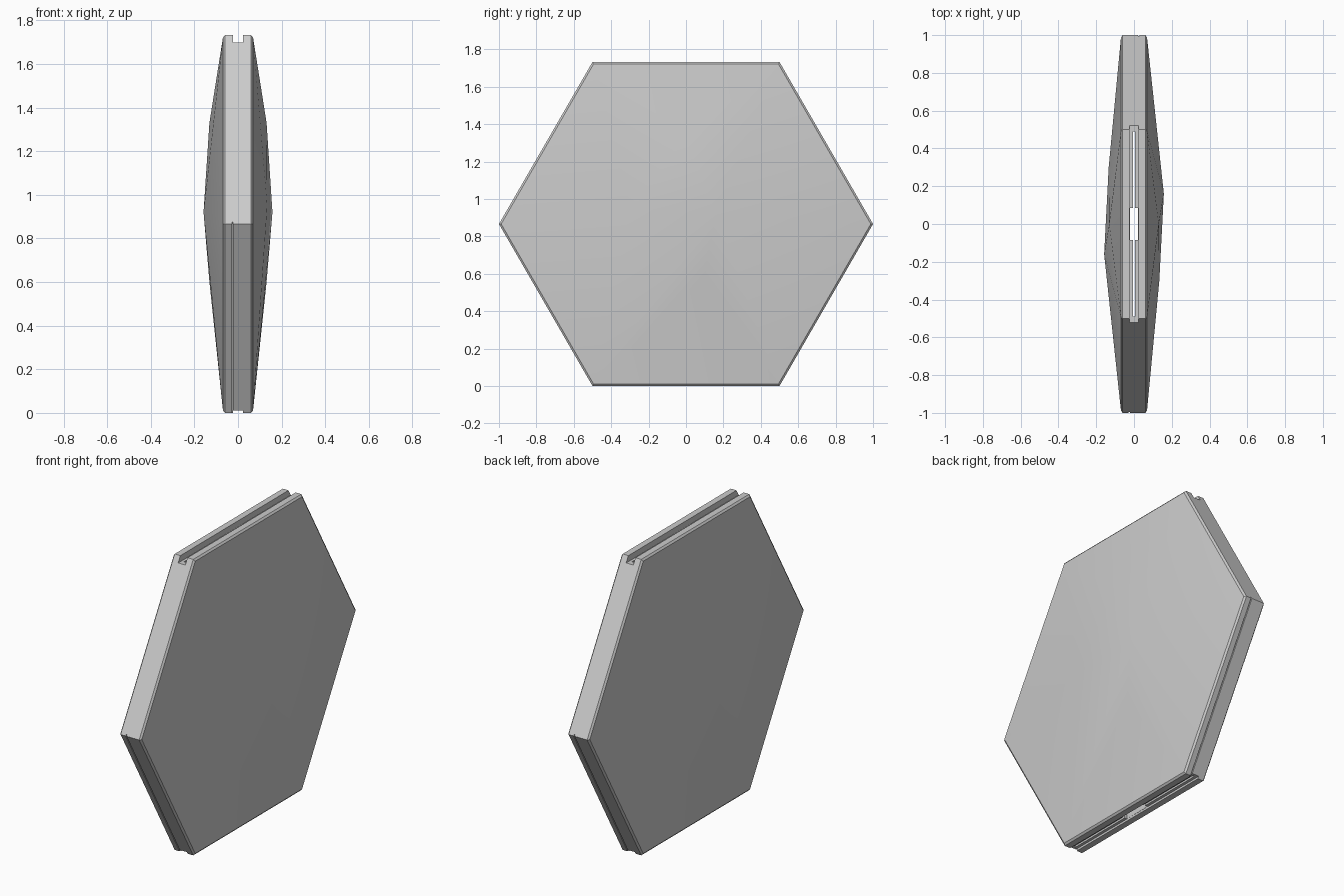
import bpy, bmesh, math
from mathutils import Matrix

cube = bpy.data.objects.get("Cube")
if cube:
    bpy.data.objects.remove(cube)

APOTHEM = math.sqrt(3) / 2
HEIGHT = 2 * APOTHEM

grey = bpy.data.materials.new("light grey")
grey.use_nodes = True
tone = (0.6, 0.6, 0.6, 1)
grey.diffuse_color = tone
grey.node_tree.nodes["Principled BSDF"].inputs["Base Color"].default_value = tone


def add_object(name, bm):
    mesh = bpy.data.meshes.new(name)
    bm.to_mesh(mesh)
    bm.free()
    obj = bpy.data.objects.new(name, mesh)
    bpy.context.collection.objects.link(obj)
    mesh.materials.append(grey)
    return obj


def cut_box(target, name, size, centre, tilt=0):
    """Subtract a box, tilted about the x axis."""
    bm = bmesh.new()
    place = Matrix.Translation(centre) @ Matrix.Rotation(tilt, 4, "X")
    bmesh.ops.create_cube(bm, size=1, matrix=place @ Matrix.Diagonal((*size, 1)))
    cutter = add_object(name, bm)
    cutter.hide_render = True
    cutter.hide_set(True)
    mod = target.modifiers.new(name, "BOOLEAN")
    mod.operation = "DIFFERENCE"
    mod.solver = "EXACT"
    mod.object = cutter


# Hexagonal body: chamfered rim and a faceted, off-centre dome on each side
bm = bmesh.new()
dome = [(0.158, 0.16, 0.92), (0.131, 0.0, 1.33), (0.134, -0.3, 0.95), (0.131, 0.1, 0.6)]
for side in (1, -1):
    for x, radius in ((0.06, 1), (0.069, 0.988)):
        for i in range(6):
            a = i * math.pi / 3
            bm.verts.new((side * x, radius * math.cos(a), APOTHEM + radius * math.sin(a)))
    for x, y, z in dome:
        bm.verts.new((side * x, side * y, z))
bmesh.ops.convex_hull(bm, input=bm.verts)
bmesh.ops.dissolve_limit(bm, angle_limit=0.002, verts=bm.verts, edges=bm.edges)
bmesh.ops.recalc_face_normals(bm, faces=bm.faces)
body = add_object("hexagonal_body", bm)

# Grooves along the top and bottom edges
cut_box(body, "top_groove_cutter", (0.046, 1.2, 0.07), (0, 0, HEIGHT))
cut_box(body, "bottom_groove_cutter", (0.046, 1.2, 0.024), (0, 0, 0))

# Narrow slit between the halves, wider in the middle
cut_box(body, "slit_cutter", (0.012, 0.98, 2), (0, 0, APOTHEM))
cut_box(body, "centre_opening_cutter", (0.044, 0.17, 2), (0, 0, APOTHEM))

# Seams along the two lower slanted edges
for name, side in (("front", -1), ("back", 1)):
    cut_box(body, name + "_seam_cutter", (0.006, 1.04, 0.016),
            (side * 0.025, side * 0.75, APOTHEM / 2), side * math.pi / 3)

# Soft shading across the dome, sharp at the rim
bpy.ops.object.select_all(action="DESELECT")
body.select_set(True)
bpy.context.view_layer.objects.active = body
for mod in list(body.modifiers):
    bpy.ops.object.modifier_apply(modifier=mod.name)
bpy.ops.object.shade_smooth_by_angle(angle=math.radians(20))
